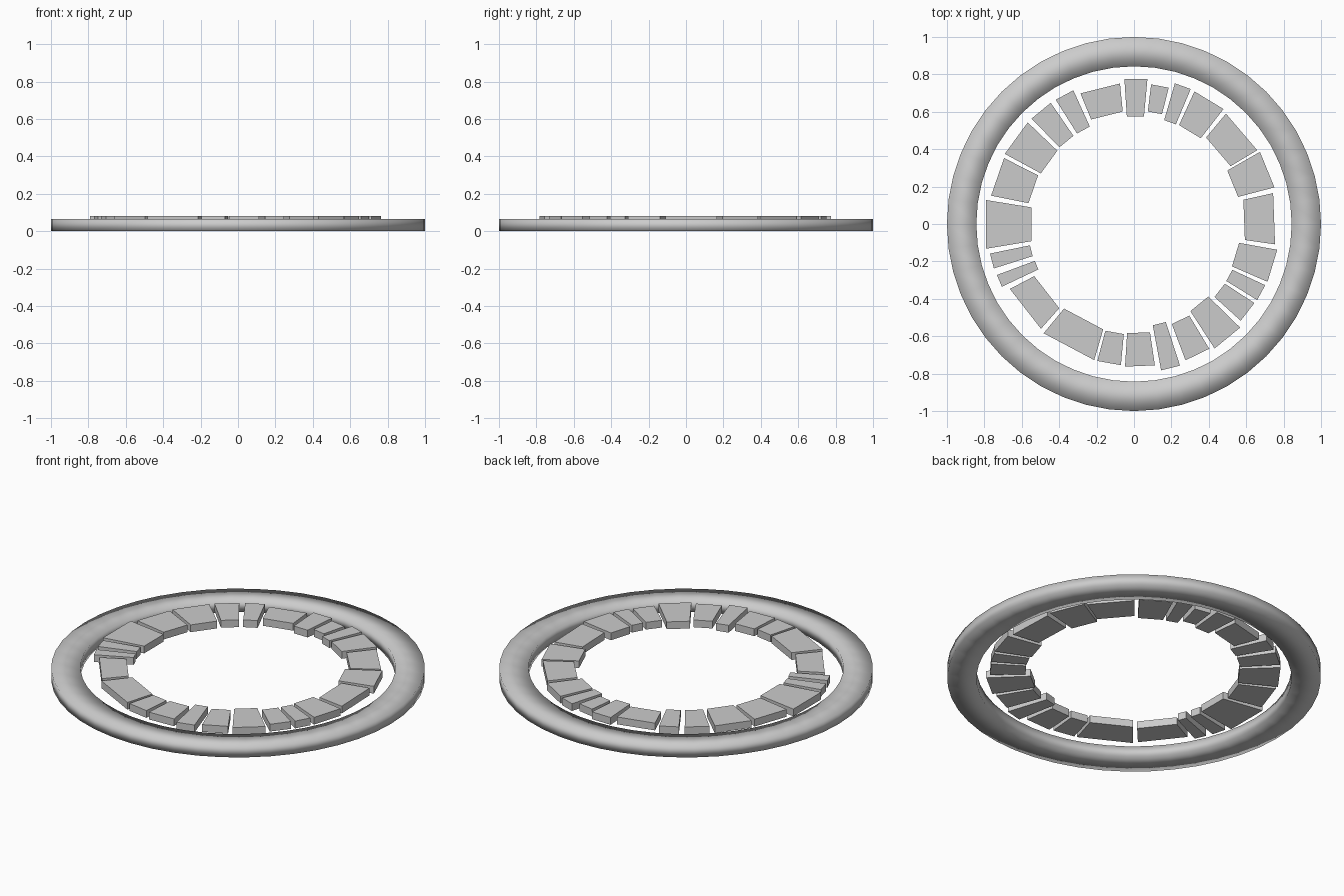
import bpy, bmesh
from math import radians, cos, sin, pi

SEG = 48
Z0, Z1 = 0.037, 0.08


def make_object(name, bm, smooth):
    bmesh.ops.recalc_face_normals(bm, faces=bm.faces[:])
    for f in bm.faces:
        f.smooth = smooth
    me = bpy.data.meshes.new(name)
    bm.to_mesh(me)
    bm.free()
    ob = bpy.data.objects.new(name, me)
    bpy.context.collection.objects.link(ob)
    return ob


# Outer rim: square section swept round, softly shaded across its edges
bm = bmesh.new()
profile = [(1.0, 0.0), (1.0, 0.065), (0.843, 0.065), (0.843, 0.0)]
rings = []
for i in range(SEG):
    a = 2 * pi * i / SEG
    rings.append([bm.verts.new((r * cos(a), r * sin(a), z)) for r, z in profile])
for i in range(SEG):
    p, q = rings[i], rings[(i + 1) % SEG]
    for j in range(4):
        k = (j + 1) % 4
        bm.faces.new((p[j], q[j], q[k], p[k]))
make_object("outer_rim", bm, True)

# Inner ring of uneven blocks: start angle, end angle, inner and outer radius
blocks = [
    (84.7, 93.8, .577, .778), (75.7, 83, .606, .752), (67.2, 73.8, .578, .783),
    (52.1, 65.5, .581, .779), (30.9, 50.2, .602, .768), (14.6, 29.8, .575, .776),
    (-8.2, 12.5, .599, .762), (-23.4, -10.2, .571, .778), (-31.7, -25, .58, .774),
    (-42.2, -33.3, .581, .77), (-57.1, -44.3, .555, .793), (-69.3, -58.9, .572, .779),
    (-79.5, -72, .551, .796), (-93.6, -81.6, .585, .764), (-105, -95.3, .591, .758),
    (-129.6, -106.3, .587, .758), (-152.4, -131.6, .602, .749), (200.4, 205.4, .566, .782),
    (191.6, 197.6, .568, .786), (170.8, 189.5, .556, .801), (153.1, 168.8, .575, .779),
    (136.3, 151.5, .567, .786), (124.5, 134.2, .572, .786), (114.4, 122.2, .572, .785),
    (95.7, 112.3, .604, .755),
]
bm = bmesh.new()
for a0, a1, ri, ro in blocks:
    corners = [(ri, a0), (ro, a0), (ro, a1), (ri, a1)]
    lo, hi = [[bm.verts.new((r * cos(radians(a)), r * sin(radians(a)), z))
               for r, a in corners] for z in (Z0, Z1)]
    bm.faces.new(lo[::-1])
    bm.faces.new(hi)
    for j in range(4):
        k = (j + 1) % 4
        bm.faces.new((lo[j], lo[k], hi[k], hi[j]))
make_object("inner_blocks", bm, False)
